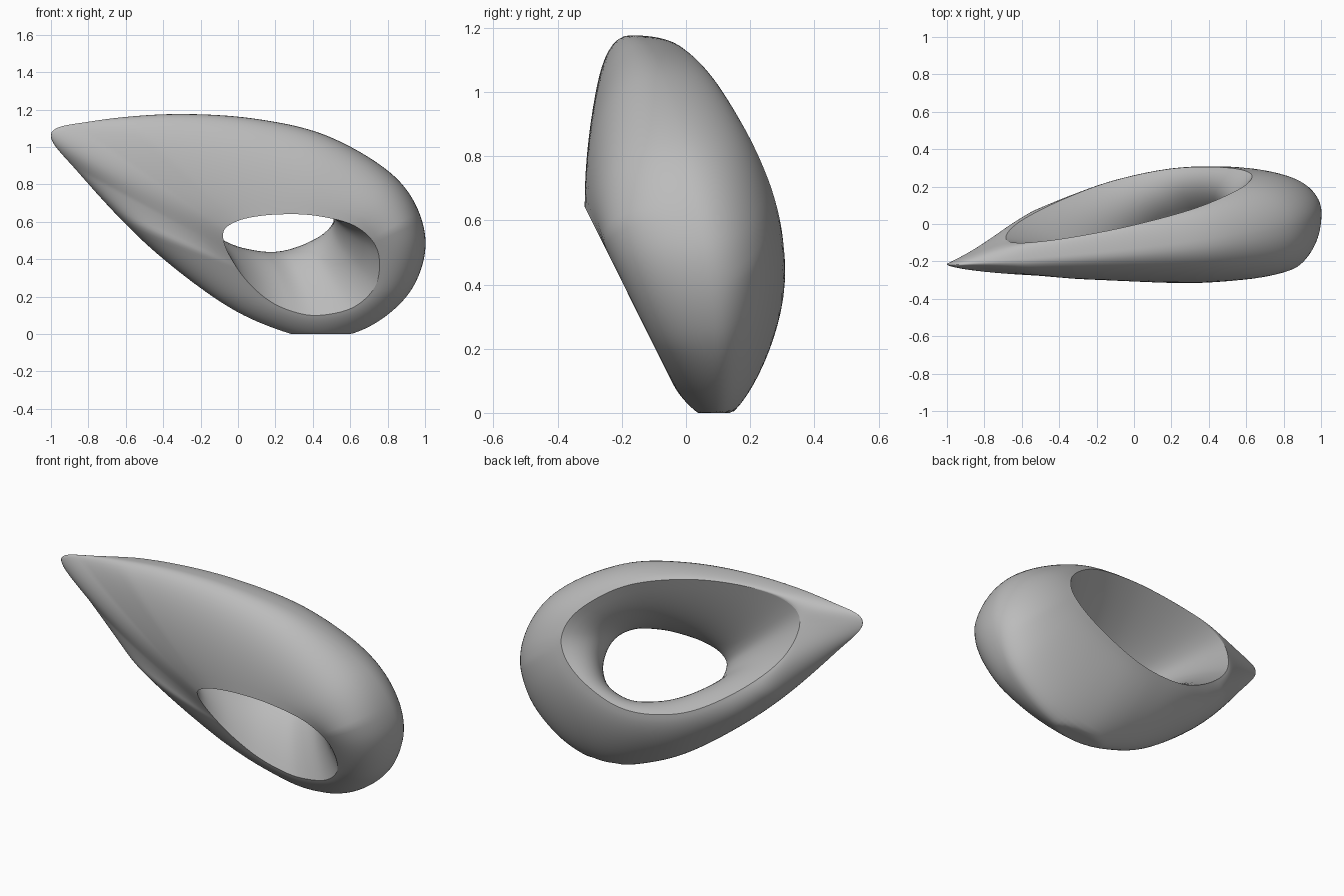
import bpy
import bmesh
from mathutils import Vector

cube = bpy.data.objects.get("Cube")
if cube:
    bpy.data.objects.remove(cube)

SIDES = 12      # samples between neighbouring control points around the ring
STEPS = 16      # samples along each stretch of the cross-section

# Control loops as (x, z), starting at the bottom and running round by the right end
FRONT_RIM = [(.43, .1), (.62, .145), (.74, .27), (.745, .45), (.63, .575), (.42, .632), (.22, .64),
             (.05, .62), (-.05, .58), (-.08, .53), (-.055, .44), (.03, .305), (.15, .19), (.28, .125)]
OUTLINE = [(.45, -.025), (.72, .05), (.935, .25), (1, .53), (.86, .82), (.5, 1.05), (.1, 1.15),
           (-.35, 1.176), (-.78, 1.138), (-1, 1.07), (-.85, .86), (-.5, .49), (-.12, .19), (.17, .04)]
BACK_RIM = [(.24, .437), (.45, .52), (.59, .63), (.63, .75), (.55, .89), (.32, 1.045), (-.02, 1.135),
            (-.36, 1.155), (-.6, 1.115), (-.685, 1.02), (-.63, .84), (-.45, .655), (-.2, .495), (.03, .432)]
THROAT = [(.29, .385), (.43, .43), (.51, .53), (.505, .64), (.42, .71), (.27, .75), (.07, .765),
          (-.1, .76), (-.22, .74), (-.27, .7), (-.25, .63), (-.13, .53), (.02, .445), (.16, .4)]


def clamp(value):
    return max(0, min(1, value))


def smooth_loop(points, base, slope_x, slope_z):
    """Closed Catmull-Rom loop laid on the tilted plane y = base + slope_x*x + slope_z*z."""
    knots = [Vector((x, base + slope_x * x + slope_z * z, z)) for x, z in points]
    count = len(knots)
    loop = []
    for i in range(count):
        a, b, c, d = (knots[(i + j) % count] for j in (-1, 0, 1, 2))
        for s in range(SIDES):
            t = s / SIDES
            loop.append(b + (c - a) * t / 2
                        + (a * 2 - b * 5 + c * 4 - d) * t * t / 2
                        + (b * 3 - a - c * 3 + d) * t ** 3 / 2)
    return loop


def bulge(start, end, corner, start_full, end_full, t):
    """Rounded stretch between two points, pulled towards a corner."""
    h1 = start.lerp(corner, start_full)
    h2 = end.lerp(corner, end_full)
    u = 1 - t
    return start * u ** 3 + h1 * 3 * u * u * t + h2 * 3 * u * t * t + end * t ** 3


def cross_section(front, edge, back, throat):
    """One closed section: front rim, outer edge, back rim, throat."""
    taper = clamp((edge.x + 1) / .4)        # thin towards the tip
    front_corner = Vector((edge.x, max(-.32, -.5 * edge.z - .005), edge.z))
    back_corner = Vector((edge.x, back.y + .08 * taper * clamp(1 - edge.z), edge.z))
    front_full = .6 * clamp(.8 + edge.z)
    tip_full = front_full * max(.3, taper)
    back_full = .55 * taper * clamp(.6 + edge.z)
    wall_handle = throat * 2 - (front + back) / 2
    steps = [s / STEPS for s in range(STEPS)]
    section = [bulge(front, edge, front_corner, front_full, tip_full, t) for t in steps]
    section += [bulge(edge, back, back_corner, back_full, back_full, t) for t in steps]
    section += [back * (1 - t) ** 2 + wall_handle * 2 * t * (1 - t) + front * t * t for t in steps]
    for p in section:
        p.z = max(p.z, 0)       # flat foot
    return section


# Pierced teardrop body
loops = zip(smooth_loop(FRONT_RIM, .005, 0, -.5),
            smooth_loop(OUTLINE, .05, .09, -.165),
            smooth_loop(BACK_RIM, .425, .17, -.38),
            smooth_loop(THROAT, .33, .13, -.65))
bm = bmesh.new()
rings = [[bm.verts.new(p) for p in cross_section(*pts)] for pts in loops]
size = STEPS * 3
for i, ring in enumerate(rings):
    following = rings[(i + 1) % len(rings)]
    for j in range(size):
        k = (j + 1) % size
        face = bm.faces.new((ring[j], following[j], following[k], ring[k]))
        face.smooth = True
    # Crisp rims where the opening meets the outside
    for rim in (0, STEPS * 2):
        bm.edges.get((ring[rim], following[rim])).smooth = False
bmesh.ops.recalc_face_normals(bm, faces=bm.faces)
mesh = bpy.data.meshes.new("pierced_teardrop")
bm.to_mesh(mesh)
bm.free()
body = bpy.data.objects.new("pierced_teardrop", mesh)
bpy.context.collection.objects.link(body)

# Plain grey finish
grey = bpy.data.materials.new("plain grey")
grey.use_nodes = True
colour = (.5, .5, .5, 1)
grey.diffuse_color = colour
grey.node_tree.nodes["Principled BSDF"].inputs["Base Color"].default_value = colour
mesh.materials.append(grey)
